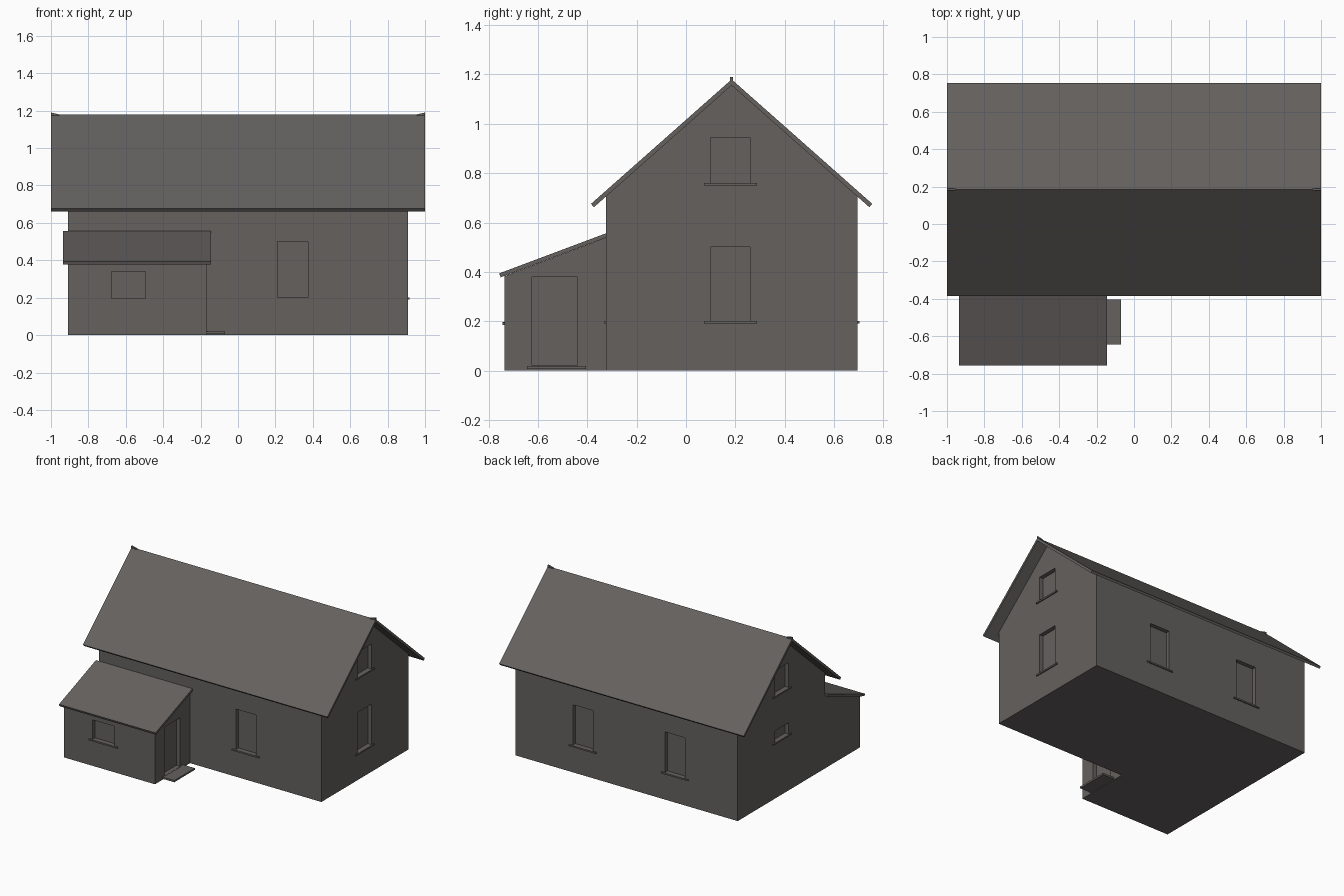
import bpy
import bmesh
from mathutils import Vector

if "Cube" in bpy.data.objects:
    bpy.data.objects.remove(bpy.data.objects["Cube"])

stone = bpy.data.materials.new("warm_dark_grey")
stone.diffuse_color = (0.128, 0.119, 0.114, 1)
stone.use_nodes = True
stone.node_tree.nodes["Principled BSDF"].inputs["Base Color"].default_value = stone.diffuse_color

C = 0.185          # y of the ridge
SLOPE = 0.885      # main roof pitch
RIDGE = 1.18


def make(name, bm):
    bmesh.ops.recalc_face_normals(bm, faces=bm.faces)
    me = bpy.data.meshes.new(name)
    bm.to_mesh(me)
    bm.free()
    me.materials.append(stone)
    ob = bpy.data.objects.new(name, me)
    bpy.context.collection.objects.link(ob)
    return ob


def add_box(bm, lo, hi):
    lo, hi = Vector(lo), Vector(hi)
    verts = bmesh.ops.create_cube(bm, size=1)["verts"]
    for v in verts:
        v.co = Vector(a * b for a, b in zip(v.co, hi - lo)) + (lo + hi) / 2


def extrude_x(name, profile, x0, x1):
    """Solid from a (y, z) profile, extruded along x."""
    bm = bmesh.new()
    face = bm.faces.new([bm.verts.new((x0, y, z)) for y, z in profile])
    new = bmesh.ops.extrude_face_region(bm, geom=[face])["geom"]
    bmesh.ops.translate(bm, vec=(x1 - x0, 0, 0),
                        verts=[g for g in new if isinstance(g, bmesh.types.BMVert)])
    return make(name, bm)


def boolean(ob, other, op):
    m = ob.modifiers.new(op, 'BOOLEAN')
    m.operation, m.object, m.solver = op, other, 'EXACT'
    dg = bpy.context.evaluated_depsgraph_get()
    me = bpy.data.meshes.new_from_object(ob.evaluated_get(dg))
    ob.modifiers.clear()
    ob.data = me
    bpy.data.objects.remove(other)


# Main walls with gables, joined with the lean-to porch
walls = extrude_x("walls", [(-0.325, 0), (0.695, 0), (0.695, 0.705),
                            (C, 1.156), (-0.325, 0.705)], -0.91, 0.91)
porch = extrude_x("porch", [(-0.735, 0), (-0.2, 0), (-0.2, 0.54),
                            (-0.325, 0.538), (-0.735, 0.383)], -0.91, -0.165)
boolean(walls, porch, 'UNION')

# Openings: (wall axis, wall position, outward sign, from, to, bottom, top, sill)
openings = [
    ('y', -0.325, -1, 0.21, 0.375, 0.20, 0.50, True),
    ('y', -0.735, -1, -0.675, -0.495, 0.195, 0.34, True),
    ('y', 0.695, 1, 0.275, 0.44, 0.20, 0.50, True),
    ('y', 0.695, 1, -0.48, -0.315, 0.20, 0.50, True),
    ('x', 0.91, 1, 0.10, 0.26, 0.20, 0.50, True),
    ('x', 0.91, 1, 0.10, 0.26, 0.76, 0.945, True),
    ('x', -0.91, -1, 0.10, 0.26, 0.415, 0.50, True),
    ('x', -0.91, -1, 0.10, 0.26, 0.76, 0.945, True),
    ('x', -0.165, 1, -0.625, -0.44, 0.02, 0.38, False),
]


def wall_box(bm, axis, pos, sign, a, b, z0, z1, inner, outer):
    d0, d1 = sorted((pos - sign * inner, pos + sign * outer))
    if axis == 'x':
        add_box(bm, (d0, a, z0), (d1, b, z1))
    else:
        add_box(bm, (a, d0, z0), (b, d1, z1))


cut, sills = bmesh.new(), bmesh.new()
for axis, pos, sign, a, b, z0, z1, sill in openings:
    wall_box(cut, axis, pos, sign, a, b, z0, z1, 0.03, 0.05)
    if sill:
        wall_box(sills, axis, pos, sign, a - 0.028, b + 0.028,
                 z0 - 0.01, z0, 0.0, 0.008)
        wall_box(sills, axis, pos, sign, a, b, z0 - 0.01, z0 + 0.001, 0.03, 0.008)
boolean(walls, make("opening_cutters", cut), 'DIFFERENCE')
make("window_sills", sills)

# Door step
bm = bmesh.new()
add_box(bm, (-0.195, -0.625, 0.008), (-0.16, -0.44, 0.021))
add_box(bm, (-0.165, -0.645, 0.006), (-0.07, -0.405, 0.019))
make("door_step", bm)

# Main roof: one folded slab with square-cut eaves
run, t = 0.57, 0.018
eave = RIDGE - SLOPE * run
ny, nz = 0.663 * t, 0.749 * t
extrude_x("main_roof", [(C - run, eave), (C, RIDGE), (C + run, eave),
                        (C + run - ny, eave - nz), (C, RIDGE - 0.024),
                        (C - run + ny, eave - nz)], -1, 1)

# Small raised ridge ends
for side, s in (("left", -1), ("right", 1)):
    bm = bmesh.new()
    verts = [bm.verts.new((s * x, C + dy, z)) for dy in (-0.006, 0.006)
             for x, z in ((1, 1.165), (1, 1.19), (0.955, 1.18), (0.955, 1.165))]
    bmesh.ops.convex_hull(bm, input=verts)
    make("ridge_end_" + side, bm)

# Porch roof slab
extrude_x("porch_roof", [(-0.757, 0.394), (-0.325, 0.556), (-0.325, 0.538),
                         (-0.751, 0.378)], -0.935, -0.145)
